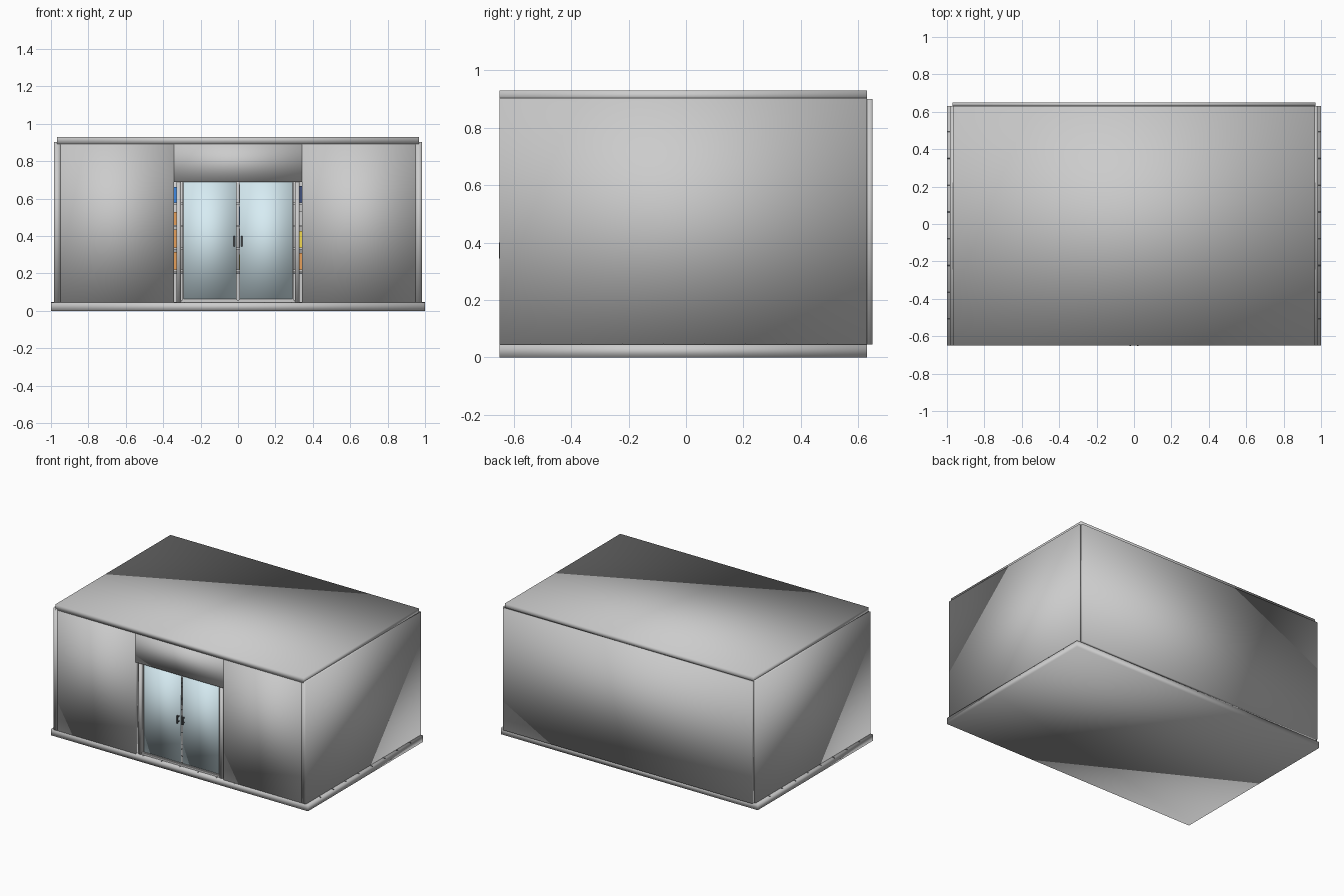
import bpy, bmesh, random
from mathutils import Matrix, Vector

if "Cube" in bpy.data.objects:
    bpy.data.objects.remove(bpy.data.objects["Cube"])

random.seed(4)


def material(name, rgb):
    m = bpy.data.materials.new(name)
    m.diffuse_color = (*rgb, 1)
    m.use_nodes = True
    m.node_tree.nodes["Principled BSDF"].inputs["Base Color"].default_value = m.diffuse_color
    return m


def boxes(name, extents, mat=None, smooth=False):
    """One object made of boxes, each given as (x0, x1, y0, y1, z0, z1)."""
    bm = bmesh.new()
    for x0, x1, y0, y1, z0, z1 in extents:
        centre = Vector((x0 + x1, y0 + y1, z0 + z1)) / 2
        size = Matrix.Diagonal((x1 - x0, y1 - y0, z1 - z0, 1))
        bmesh.ops.create_cube(bm, size=1, matrix=Matrix.Translation(centre) @ size)
    for f in bm.faces:
        f.smooth = smooth
    me = bpy.data.meshes.new(name)
    bm.to_mesh(me)
    bm.free()
    ob = bpy.data.objects.new(name, me)
    bpy.context.collection.objects.link(ob)
    if mat:
        me.materials.append(mat)
    return ob


def mirrored(e):
    """The box and its copy across x = 0."""
    return [e, (-e[1], -e[0], *e[2:])]


glass = material("glass", (0.68, 0.84, 0.9))
dark = material("dark_metal", (0.12, 0.13, 0.14))
FLOOR, FRONT, BACK = 0.045, -0.65, 0.63

# Shell: softly shaded slabs
boxes("base_slab", [(-1, 1, FRONT, BACK, 0, FLOOR)], smooth=True)
boxes("roof_slab", [(-0.967, 0.967, FRONT, BACK, 0.893, 0.93)], smooth=True)
boxes("back_wall", [(-0.97, 0.97, BACK, 0.65, FLOOR, 0.9)], smooth=True)
boxes("side_walls", mirrored((0.95, 0.983, FRONT, BACK, FLOOR, 0.903)), smooth=True)
boxes("front_walls", mirrored((0.342, 0.95, FRONT, -0.62, FLOOR, 0.893)), smooth=True)
boxes("door_header", [(-0.342, 0.342, FRONT, -0.62, 0.69, 0.893)], smooth=True)

# Floor tile seams, square grid
tile = 2 / 14
boxes("tile_seams",
      [(-1 + i * tile - 0.002, -1 + i * tile + 0.002, FRONT, BACK, 0.04, 0.0465) for i in range(1, 14)]
      + [(-1, 1, FRONT + j * tile - 0.002, FRONT + j * tile + 0.002, 0.04, 0.0465) for j in range(1, 9)],
      dark)

# Glazed double door, slightly recessed
boxes("door_posts", mirrored((0.306, 0.328, -0.64, -0.615, FLOOR, 0.69)), smooth=True)
boxes("door_sill", [(-0.306, 0.306, -0.635, -0.61, FLOOR, 0.058)])
boxes("door_panes", mirrored((0.008, 0.298, -0.628, -0.616, 0.06, 0.69)), glass, smooth=True)
boxes("door_stiles", mirrored((0.292, 0.298, -0.63, -0.614, 0.06, 0.69))
      + mirrored((0.006, 0.298, -0.63, -0.614, 0.056, 0.064)))

# Door handles: a bar on two short stems
handle = mirrored((0.016, 0.024, -0.652, -0.643, 0.345, 0.4))
for z in (0.352, 0.386):
    handle += mirrored((0.017, 0.023, -0.643, -0.628, z, z + 0.007))
boxes("door_handles", handle, dark)

# Back shelving: plinth, boards and uprights
levels = [0.22, 0.34, 0.46, 0.58]
shelf_front = 0.46
shelves = [(-0.92, 0.92, shelf_front, 0.62, FLOOR, 0.2)]
shelves += [(-0.92, 0.92, shelf_front, 0.62, z - 0.012, z) for z in levels]
shelves += [(-0.006 + x, 0.006 + x, shelf_front, 0.62, FLOOR, 0.74)
            for x in (-0.92, -0.46, 0.46, 0.92)]
boxes("back_shelves", shelves)

# Side shelving
side = []
for z in levels:
    side += mirrored((0.8, 0.945, -0.45, 0.4, z - 0.012, z))
for y in (-0.45, -0.03, 0.39):
    side += mirrored((0.8, 0.945, y, y + 0.012, FLOOR, 0.7))
boxes("side_shelves", side)

# Boxed goods on the shelves, grouped by colour
colours = {
    "blue": (0.05, 0.25, 0.75), "yellow": (0.9, 0.7, 0.08),
    "orange": (0.8, 0.35, 0.1), "navy": (0.05, 0.08, 0.2), "white": (0.85, 0.85, 0.85),
}
goods = {c: [] for c in colours}
names = list(colours)
for z in levels:
    for i in range(30):
        x, h = -0.9 + i * 0.06, random.uniform(0.065, 0.1)
        goods[random.choice(names)].append((x + 0.006, x + 0.052, 0.49, 0.6, z, z + h))
    for i in range(13):
        y, h = -0.42 + i * 0.062, random.uniform(0.06, 0.095)
        goods[random.choice(names)] += mirrored((0.83, 0.93, y, y + 0.05, z, z + h))
for c, extents in goods.items():
    boxes(c + "_goods", extents, material(c, colours[c]))
